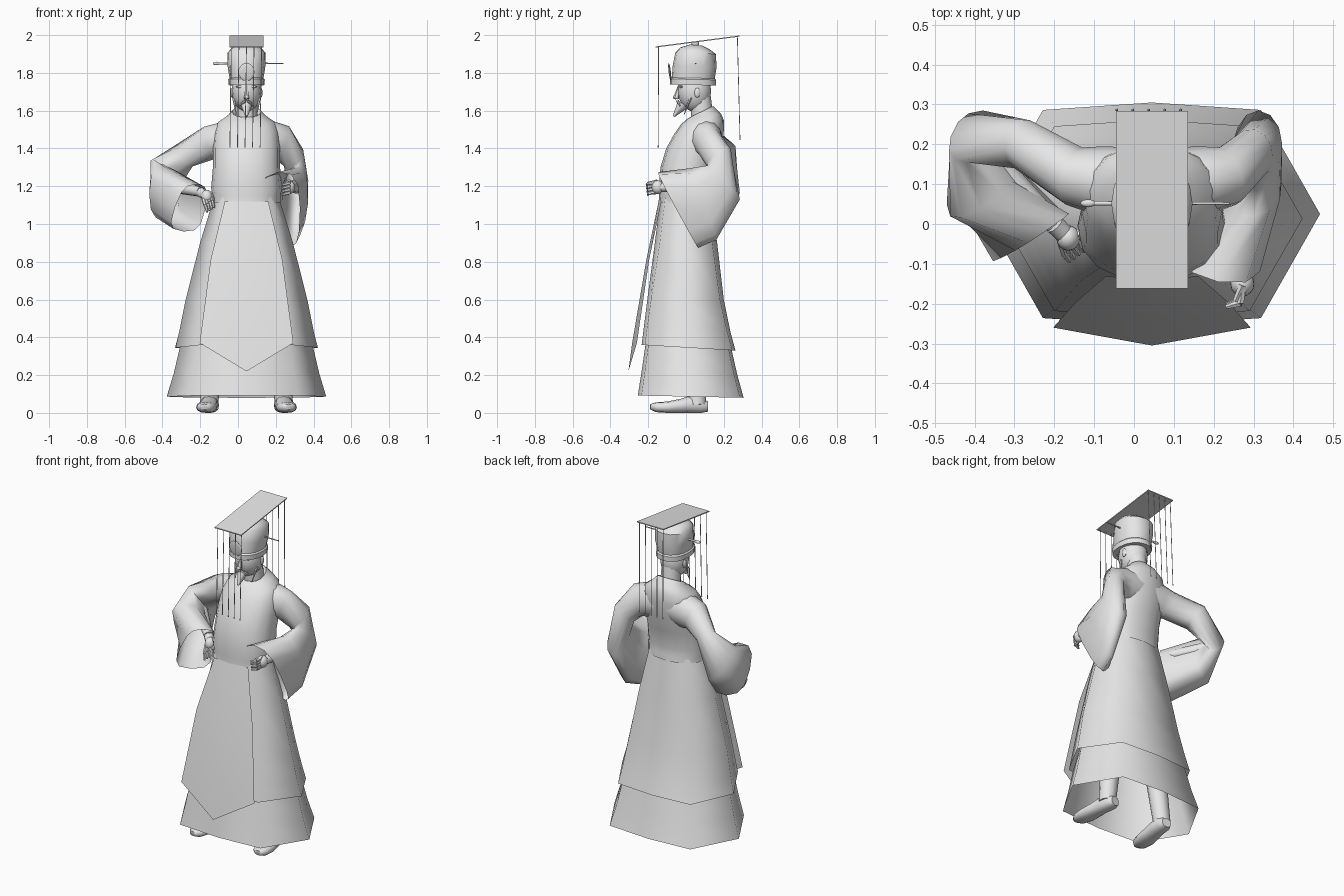
import bpy, bmesh
from math import cos, sin, pi, radians
from mathutils import Vector, Matrix

if "Cube" in bpy.data.objects:
    bpy.data.objects.remove(bpy.data.objects["Cube"])

MID = 0.045  # body axis in x

grey = bpy.data.materials.new("light_grey")
grey.use_nodes = True
grey.diffuse_color = (0.8, 0.8, 0.8, 1)
grey.node_tree.nodes["Principled BSDF"].inputs["Base Color"].default_value = grey.diffuse_color


def finish(name, bm, angle=50):
    """Turn a bmesh into a shaded object."""
    bmesh.ops.recalc_face_normals(bm, faces=bm.faces)
    mesh = bpy.data.meshes.new(name)
    bm.to_mesh(mesh)
    bm.free()
    mesh.materials.append(grey)
    obj = bpy.data.objects.new(name, mesh)
    bpy.context.collection.objects.link(obj)
    bpy.ops.object.select_all(action='DESELECT')
    obj.select_set(True)
    bpy.context.view_layer.objects.active = obj
    bpy.ops.object.shade_smooth_by_angle(angle=radians(angle))
    return obj


def loft(name, rings, cap_start=False, cap_end=False, angle=60):
    """Skin a list of closed point rings."""
    bm = bmesh.new()
    rows = [[bm.verts.new(p) for p in ring] for ring in rings]
    for r, s in zip(rows, rows[1:]):
        for i in range(len(r)):
            j = (i + 1) % len(r)
            bm.faces.new((r[i], r[j], s[j], s[i]))
    if cap_start:
        bm.faces.new(rows[0])
    if cap_end:
        bm.faces.new(rows[-1])
    return finish(name, bm, angle)


def power(v, e):
    return abs(round(v, 6)) ** e * (1 if v > 0 else -1)


def oval(c, a, b, taper=0, e=1, n=12):
    """Ring around c with half axes a and b, narrowing toward a."""
    c, a, b = Vector(c), Vector(a), Vector(b)
    ring = []
    for i in range(n):
        u, v = power(cos(2 * pi * i / n), e), power(sin(2 * pi * i / n), e)
        ring.append(c + a * u + b * v * (1 - taper * u))
    return ring


def level(z_front, z_back, half, front, back, ex=.9, ey=.9, n=16):
    """Nearly level body ring; ex and ey square off its corners."""
    ring = []
    for i in range(n):
        x, t = power(cos(2 * pi * i / n), ex), power(sin(2 * pi * i / n), ey)
        ring.append((MID + half * x, (front + back) / 2 + t * (back - front) / 2,
                     z_front + (z_back - z_front) * (t + 1) / 2))
    return ring


def rod(name, p, q, r1, r2, n=8):
    """Tapered rod from p to q."""
    p, q = Vector(p), Vector(q)
    bm = bmesh.new()
    m = Matrix.Translation((p + q) / 2) @ (q - p).to_track_quat('Z', 'Y').to_matrix().to_4x4()
    bmesh.ops.create_cone(bm, cap_ends=True, segments=n, radius1=r1, radius2=r2,
                          depth=(q - p).length, matrix=m)
    return finish(name, bm)


def ball(name, c, size, tilt=0, u=16, v=10):
    """Stretched sphere, tilted about x."""
    bm = bmesh.new()
    m = Matrix.Translation(c) @ Matrix.Rotation(tilt, 4, 'X') @ Matrix.Diagonal((*size, 1))
    bmesh.ops.create_uvsphere(bm, u_segments=u, v_segments=v, radius=1, matrix=m)
    return finish(name, bm)


# Robe body with raised collar
loft("robe_torso", [level(*r) for r in [
    (1.115, 1.115, .181, -.145, .142), (1.15, 1.15, .181, -.143, .138),
    (1.19, 1.19, .187, -.145, .135), (1.3, 1.3, .178, -.135, .16),
    (1.4, 1.4, .178, -.105, .19), (1.48, 1.49, .172, -.06, .2),
    (1.53, 1.55, .15, -.025, .2), (1.555, 1.585, .105, .005, .185),
    (1.565, 1.625, .075, .02, .145), (1.55, 1.6, .06, .04, .13)]])

# Outer and inner skirts
loft("outer_skirt", [level(*r, n=8) for r in [
    (1.14, 1.14, .172, -.135, .132, .8, .6), (.9, .9, .246, -.165, .165, 1, .5),
    (.6, .6, .322, -.205, .2, 1.15, .3), (.44, .43, .355, -.225, .235, 1.2, .22),
    (.36, .33, .378, -.235, .262, 1.25, .2)]], angle=85)
loft("inner_skirt", [level(*r, 1.25, .2, n=8) for r in [
    (.7, .7, .25, -.15, .15), (.36, .34, .352, -.215, .24), (.22, .2, .385, -.235, .272),
    (.092, .08, .422, -.255, .305)]], angle=85)

# Pointed front apron
bm = bmesh.new()
rows = []
for z, half, side, mid in [(1.12, .115, -.13, -.145), (.81, .19, -.195, -.21), (.37, .248, -.26, -.285)]:
    rows.append([bm.verts.new((MID + half * k, mid if k == 0 else side, z)) for k in (-1, 0, 1)])
for r, s in zip(rows, rows[1:]):
    for i in range(2):
        bm.faces.new((r[i], r[i + 1], s[i + 1], s[i]))
tip = bm.verts.new((MID, -.305, .22))
for i in range(2):
    bm.faces.new((rows[-1][i], rows[-1][i + 1], tip))
finish("apron", bm)

# Wide hanging sleeves
loft("left_sleeve", [oval(*r) for r in [
    ((.06, .1, 1.455), (0, .09, 0), (0, 0, .1)),
    ((.165, .105, 1.445), (0, .09, 0), (.01, 0, .103)),
    ((.235, .12, 1.43), (-.02, .072, 0), (.035, 0, .088)),
    ((.295, .175, 1.35), (-.02, .06, .03), (.05, .02, .045)),
    ((.312, .2, 1.22), (0, .085, -.09), (.06, 0, .01)),
    ((.3, .09, 1.105), (0, .07, -.19), (.07, .01, 0), .2),
    ((.245, -.04, 1.075), (.035, .105, -.2), (.083, -.015, .01), .4, .75)]], angle=85)
loft("right_sleeve", [oval(*r) for r in [
    ((.03, .1, 1.455), (0, .09, 0), (0, 0, .1)),
    ((-.075, .105, 1.44), (0, .09, 0), (-.01, 0, .1)),
    ((-.15, .12, 1.43), (.02, .072, 0), (-.03, 0, .085)),
    ((-.28, .2, 1.365), (.02, .06, .02), (-.04, .02, .06)),
    ((-.4, .22, 1.245), (.02, .065, -.08), (-.06, 0, .05), 0, .85),
    ((-.385, .1, 1.16), (0, .06, -.14), (-.085, -.05, 0), 0, .75),
    ((-.253, -.03, 1.085), (-.035, -.015, -.125), (-.08, -.055, .005), -.12, .65)]], angle=85)


# Hands: forearm, palm, curled fingers and thumb
def hand(side, elbow, wrist, palm, reach, curl, spread):
    wrist, palm = Vector(wrist), Vector(palm)
    reach, curl, spread = Vector(reach), Vector(curl), Vector(spread)
    rod(side + "_forearm", elbow, wrist, .04, .026, 10)
    rod(side + "_wrist", wrist, palm, .026, .024, 10)
    ball(side + "_palm", palm, (.03, .032, .036))
    for i in range(4):
        base = palm + spread * (i - 1.5)
        knuckle = base + reach
        rod(f"{side}_finger_{i + 1}", base, knuckle, .011, .01, 6)
        rod(f"{side}_fingertip_{i + 1}", knuckle, knuckle + curl, .01, .006, 6)
    thumb = palm - spread * 1.8
    rod(side + "_thumb", thumb, thumb + reach * .8 + curl * .4, .011, .007, 6)


hand("left", (.31, .17, 1.2), (.278, -.09, 1.195), (.272, -.15, 1.195),
     (-.005, -.045, -.005), (-.035, -.01, -.01), (0, .002, -.017))
hand("right", (-.38, .18, 1.21), (-.2, .0, 1.17), (-.165, -.035, 1.145),
     (.01, -.03, -.035), (.01, -.015, -.035), (-.012, -.008, -.008))

# Legs and shoes
for side, x, out in (("left", .245, 1), ("right", -.155, -1)):
    rod(side + "_leg", (x, .06, .04), (MID + out * .11, .03, .8), .048, .075, 12)
    shoe = loft(side + "_shoe", [oval((0, y, z), (w, 0, 0), (0, 0, h), 0, .85) for y, z, w, h in [
        (-.19, .032, .02, .014), (-.16, .03, .045, .026), (-.1, .03, .055, .03),
        (-.03, .037, .05, .037), (.02, .045, .045, .045), (.08, .04, .046, .04),
        (.115, .034, .028, .028)]], True, True)
    shoe.data.transform(Matrix.Translation((x, 0, 0)) @ Matrix.Rotation(out * .12, 4, 'Z'))

# Head, face and beard
rod("neck", (MID, .09, 1.53), (MID, .075, 1.68), .06, .055, 14)
ball("head", (MID, .045, 1.705), (.078, .088, .11))
rod("nose", (MID, -.052, 1.665), (MID, -.035, 1.735), .016, .007, 6)
ball("nose_tip", (MID, -.056, 1.672), (.013, .014, .012), u=8, v=6)
rod("beard", (MID, -.015, 1.635), (MID, -.065, 1.57), .033, .006, 8)
for side, k in (("left", 1), ("right", -1)):
    ball(side + "_ear", (MID + k * .077, .06, 1.695), (.008, .016, .026), u=8, v=6)
    ball(side + "_brow", (MID + k * .033, -.026, 1.727), (.024, .01, .007), u=8, v=6)
    rod(side + "_moustache", (MID + k * .006, -.045, 1.652), (MID + k * .04, -.032, 1.625), .008, .003, 6)
    rod(side + "_side_beard", (MID + k * .068, .025, 1.67), (MID + k * .055, -.01, 1.58), .008, .002, 6)

# Crown: band, domed cap, front leaf and hairpin
loft("crown", [level(*r) for r in [
    (1.74, 1.735, .08, -.06, .135), (1.738, 1.733, .095, -.084, .16),
    (1.768, 1.763, .097, -.084, .16), (1.775, 1.77, .09, -.075, .152),
    (1.84, 1.83, .1, -.07, .162), (1.91, 1.9, .102, -.056, .158),
    (1.935, 1.925, .08, -.03, .125), (1.95, 1.945, .04, .02, .085)]], True, True, 45)
ball("crown_leaf", (MID, -.086, 1.805), (.042, .006, .048), .12)
rod("hairpin", (-.12, .052, 1.85), (.24, .052, 1.85), .006, .003)
ball("hairpin_knob", (-.115, .052, 1.85), (.02, .01, .009), u=10, v=6)

# Sloping crown board
FRONT, BACK, Z_FRONT, Z_BACK, HALF = -.162, .284, 1.94, 1.998, .09
bm = bmesh.new()
slab = []
for drop in (0, .006):
    slab.append([bm.verts.new((MID + sx * HALF, y, z - drop)) for sx, y, z in (
        (-1, FRONT, Z_FRONT), (1, FRONT, Z_FRONT), (1, BACK, Z_BACK), (-1, BACK, Z_BACK))])
    bm.faces.new(slab[-1])
for i in range(4):
    j = (i + 1) % 4
    bm.faces.new((slab[0][i], slab[0][j], slab[1][j], slab[1][i]))
finish("crown_board", bm, 30)
rod("board_post", (MID, .05, 1.93), (MID, .05, 1.964), .02, .02)

# Hanging bead strands with end beads
for place, y, top, end, sway in (("front", -.145, Z_FRONT, 1.41, -.002), ("back", .272, Z_BACK, 1.45, .014)):
    for i in range(5):
        x = MID + (i - 2) * .04
        low = (x - .008, y + sway, end)
        rod(f"{place}_strand_{i + 1}", (x, y, top - .004), low, .002, .002, 5)
        ball(f"{place}_bead_{i + 1}", low, (.004, .004, .006), u=6, v=4)
